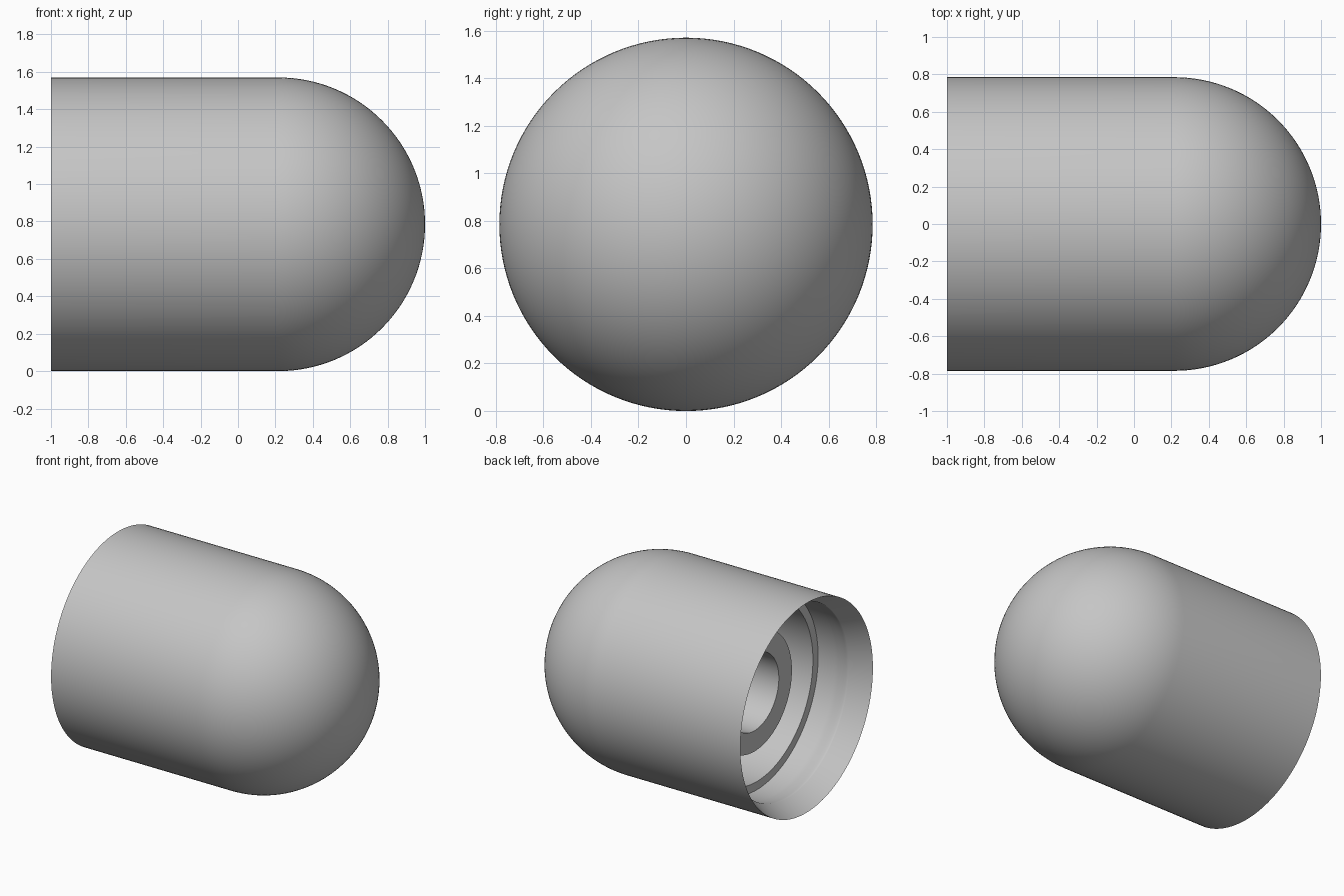
import bpy, bmesh, math

cube = bpy.data.objects.get("Cube")
if cube:
    bpy.data.objects.remove(cube, do_unlink=True)

R = 0.785            # outer radius
DOME_X = 1 - R       # start of the domed end
SEGMENTS = 128

grey = bpy.data.materials.new("plain_grey")
grey.use_nodes = True
colour = (0.56, 0.56, 0.56, 1)
grey.diffuse_color = colour
grey.node_tree.nodes["Principled BSDF"].inputs["Base Color"].default_value = colour


def lathe(name, profile):
    """Revolve (x, radius) points around the long axis."""
    bm = bmesh.new()
    verts = [bm.verts.new((x, 0, R + r)) for x, r in profile]
    edges = [bm.edges.new(pair) for pair in zip(verts, verts[1:])]
    bmesh.ops.spin(bm, geom=verts + edges, cent=(0, 0, R), axis=(1, 0, 0),
                   angle=math.tau, steps=SEGMENTS, use_duplicate=False)
    bmesh.ops.remove_doubles(bm, verts=bm.verts, dist=1e-5)
    bmesh.ops.recalc_face_normals(bm, faces=bm.faces)
    mesh = bpy.data.meshes.new(name)
    bm.to_mesh(mesh)
    bm.free()
    mesh.materials.append(grey)
    obj = bpy.data.objects.new(name, mesh)
    bpy.context.collection.objects.link(obj)
    bpy.ops.object.select_all(action="DESELECT")
    obj.select_set(True)
    bpy.context.view_layer.objects.active = obj
    bpy.ops.object.shade_smooth_by_angle(angle=math.radians(35))
    return obj


# Domed outer skin, from the nose back to the open mouth
steps = 32
profile = [(DOME_X + R * math.cos(a), R * math.sin(a))
           for a in (i * math.pi / 2 / steps for i in range(steps + 1))]
profile[0] = (1, 0)
profile.append((-1, R))

# Flared mouth curving in to a snap bead, then easing out again
bead_x, bead_r = -0.85, 0.71
for i in range(1, 13):
    a = i * math.pi / 2 / 12
    profile.append((-1 + 0.15 * math.sin(a), bead_r + (R - bead_r) * (1 - math.sin(a)) ))
for i in range(1, 9):
    t = i / 8
    ease = (1 - math.cos(math.pi * t)) / 2
    profile.append((bead_x + 0.12 * t, bead_r + 0.012 * ease))

# Stop ledge, deep groove, central tube and its bore
profile += [(-0.59, 0.722), (-0.59, 0.66), (DOME_X, 0.66),
            (DOME_X, 0.44), (-0.57, 0.44), (-0.57, 0.285),
            (DOME_X, 0.285), (DOME_X, 0)]

lathe("domed_cap", profile)
